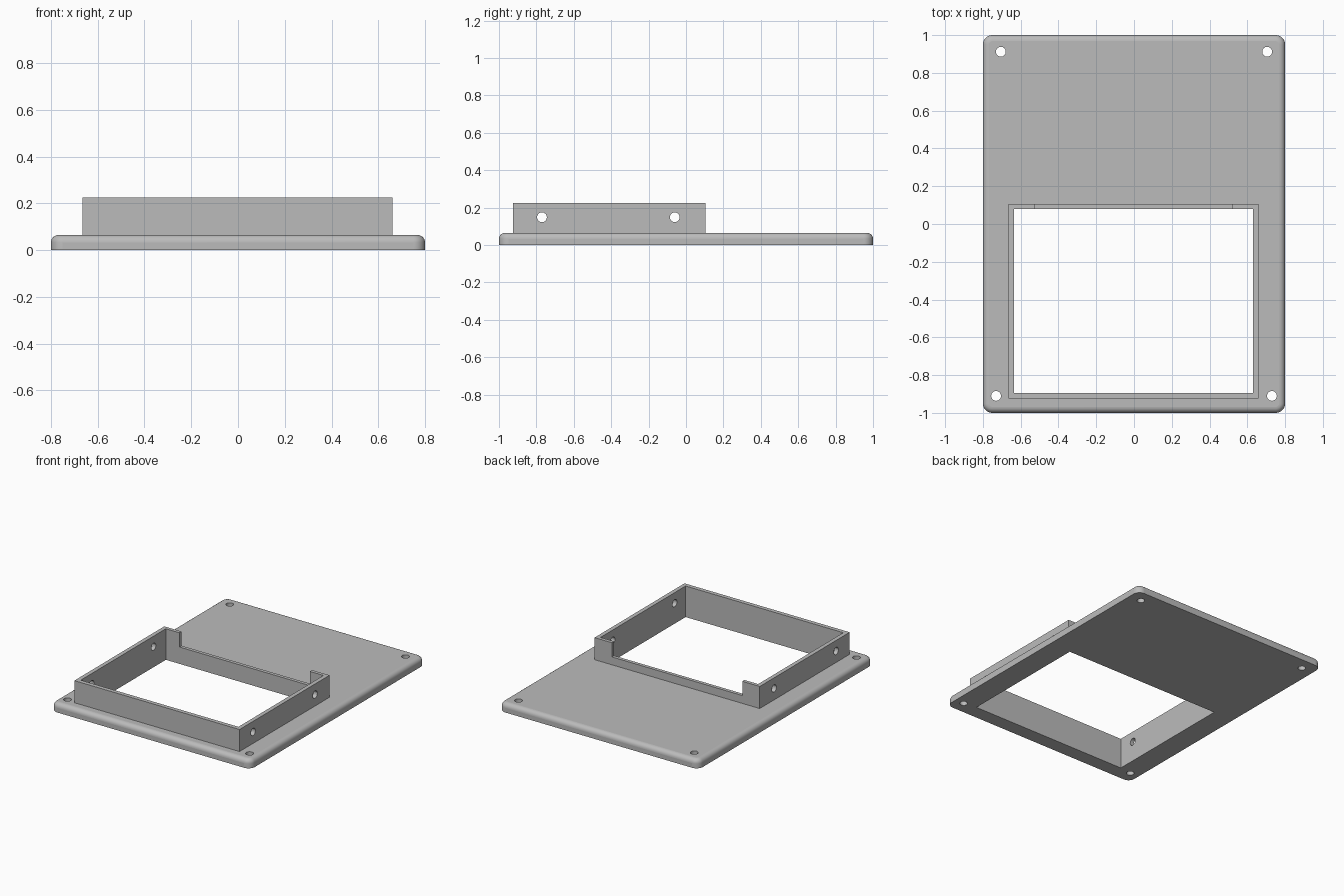
import bpy, bmesh, math
from mathutils import Matrix, Vector

default = bpy.data.objects.get("Cube")
if default:
    bpy.data.objects.remove(default, do_unlink=True)

THICK = 0.065   # plate thickness
TOP = 0.225     # top of the raised frame

grey = bpy.data.materials.new("plain grey")
grey.use_nodes = True
grey.diffuse_color = (0.5, 0.5, 0.5, 1)
grey.node_tree.nodes["Principled BSDF"].inputs["Base Color"].default_value = (0.5, 0.5, 0.5, 1)


def make_object(name, bm):
    mesh = bpy.data.meshes.new(name)
    bm.to_mesh(mesh)
    bm.free()
    mesh.materials.append(grey)
    obj = bpy.data.objects.new(name, mesh)
    bpy.context.collection.objects.link(obj)
    return obj


def box_mesh(low, high):
    low, high = Vector(low), Vector(high)
    bm = bmesh.new()
    matrix = Matrix.Translation((low + high) / 2) @ Matrix.Diagonal((*(high - low), 1))
    bmesh.ops.create_cube(bm, size=1, matrix=matrix)
    return bm


def box(name, low, high):
    return make_object(name, box_mesh(low, high))


def rod(name, centre, radius, length, axis="Z"):
    bm = bmesh.new()
    turn = Matrix.Rotation(math.pi / 2, 4, "Y") if axis == "X" else Matrix()
    bmesh.ops.create_cone(bm, cap_ends=True, segments=32, radius1=radius, radius2=radius,
                          depth=length, matrix=Matrix.Translation(centre) @ turn)
    return make_object(name, bm)


def cut(target, cutters):
    bpy.context.view_layer.objects.active = target
    for cutter in cutters:
        cutter.hide_render = True
        mod = target.modifiers.new("cut", "BOOLEAN")
        mod.operation, mod.solver, mod.object = "DIFFERENCE", "EXACT", cutter
        bpy.ops.object.modifier_apply(modifier=mod.name)
        bpy.data.objects.remove(cutter, do_unlink=True)


def opening():
    return box("opening_cutter", (-0.635, -0.895, -0.1), (0.63, 0.08, 0.4))


def finish(obj):
    # smooth the fillets and holes, keep the broad faces flat
    bpy.ops.object.select_all(action="DESELECT")
    obj.select_set(True)
    bpy.context.view_layer.objects.active = obj
    bpy.ops.object.shade_smooth_by_angle(angle=math.radians(30))
    for face in obj.data.polygons:
        if max(abs(c) for c in face.normal) > 0.9999:
            face.use_smooth = False


# base plate: rounded corners, then a fillet around the top rim
bm = box_mesh((-0.8, -1, 0), (0.8, 1, THICK))
uprights = [e for e in bm.edges if abs(e.verts[0].co.z - e.verts[1].co.z) > 0.01]
bmesh.ops.bevel(bm, geom=uprights, offset=0.05, segments=8, profile=0.5, affect="EDGES")
rim = [e for e in bm.edges if all(v.co.z > THICK - 0.001 for v in e.verts)]
bmesh.ops.bevel(bm, geom=rim, offset=0.032, segments=6, profile=0.5, affect="EDGES")
plate = make_object("base_plate", bm)

# window and corner screw holes
screws = [rod("screw_cutter", (side * x, y, 0), 0.026, 0.4)
          for side in (-1, 1) for x, y in ((0.705, 0.912), (0.73, -0.91))]
cut(plate, [opening()] + screws)
finish(plate)

# raised frame with a notched back wall and cross holes in the side walls
frame = box("raised_frame", (-0.665, -0.925, THICK), (0.66, 0.105, TOP))
notch = box("notch_cutter", (-0.525, 0, 0.122), (0.52, 0.3, 0.4))
cross = [rod("cross_cutter", (0, y, 0.148), 0.026, 2, "X") for y in (-0.77, -0.06)]
cut(frame, [opening(), notch] + cross)
finish(frame)
